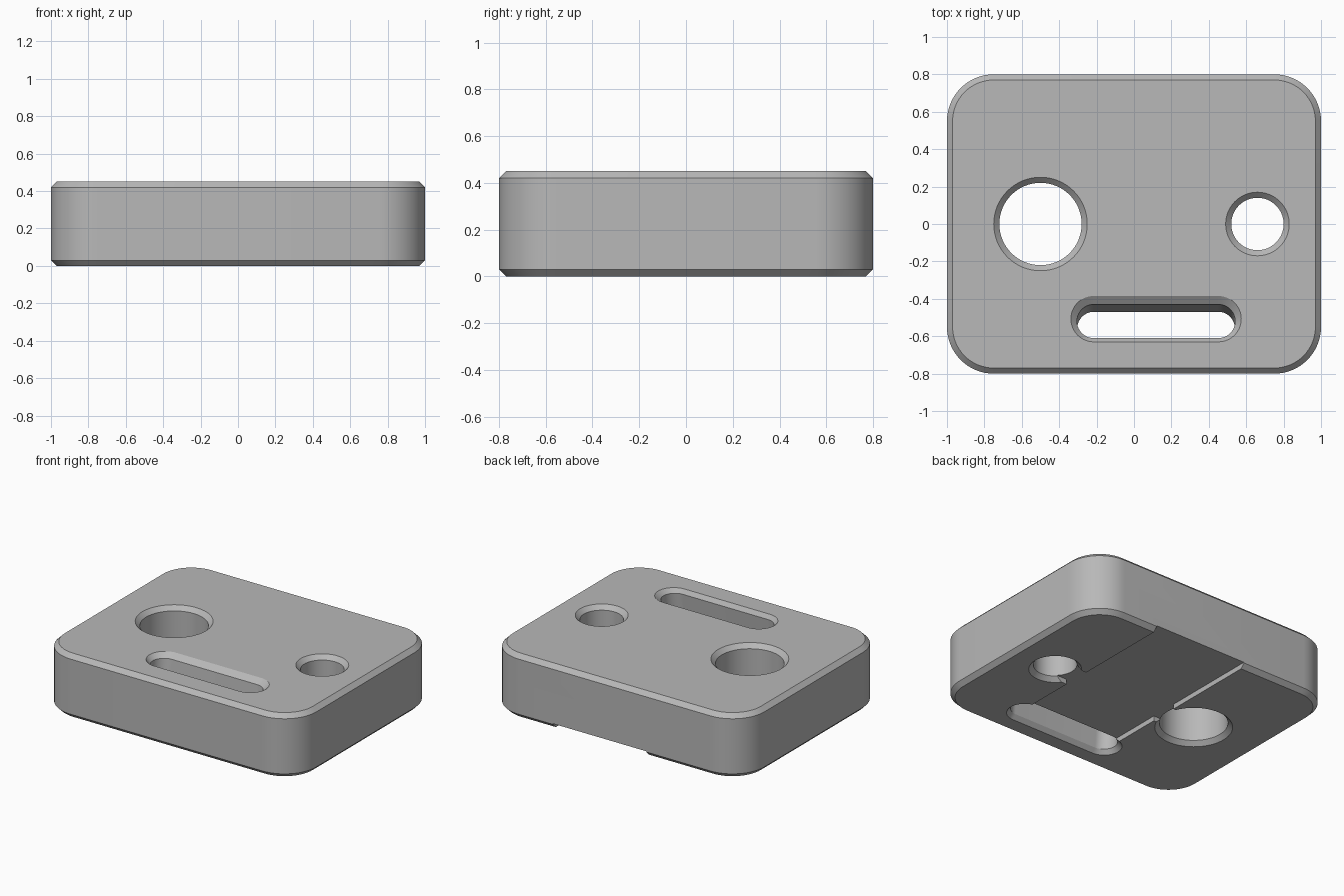
import bpy
import bmesh
import math

if "Cube" in bpy.data.objects:
    bpy.data.objects.remove(bpy.data.objects["Cube"], do_unlink=True)

W, D, H = 2.0, 1.6, 0.45     # overall size
BEVEL = 0.03                 # chamfer on all rims
CORNER = 0.25                # plan radius of the block
RECESS = 0.035               # depth of the underside channel

grey = bpy.data.materials.new("plain grey")
grey.use_nodes = True
colour = (0.48, 0.48, 0.48, 1)
grey.diffuse_color = colour
grey.node_tree.nodes["Principled BSDF"].inputs["Base Color"].default_value = colour


def ring(bm, cx, cy, z, hx, hy, r, steps=16):
    """Rounded outline: four corner arcs of radius r around a hx by hy core."""
    verts = []
    for quarter, (sx, sy) in enumerate([(1, 1), (-1, 1), (-1, -1), (1, -1)]):
        for i in range(steps + 1):
            a = (quarter + i / steps) * math.pi / 2
            verts.append(bm.verts.new((cx + sx * hx + r * math.cos(a),
                                       cy + sy * hy + r * math.sin(a), z)))
    return verts


def loft(name, sections, cx, hx, hy):
    """Solid through sections of (z, centre y, radius), listed bottom to top."""
    bm = bmesh.new()
    rings = [ring(bm, cx, cy, z, hx, hy, r) for z, cy, r in sections]
    for low, high in zip(rings, rings[1:]):
        for i in range(len(low)):
            j = (i + 1) % len(low)
            bm.faces.new((low[i], low[j], high[j], high[i]))
    bm.faces.new(rings[0][::-1])
    bm.faces.new(rings[-1])
    bmesh.ops.remove_doubles(bm, verts=bm.verts, dist=1e-5)
    bmesh.ops.recalc_face_normals(bm, faces=bm.faces)
    return finish(name, bm)


def box(name, x0, x1, y0, y1, z0, z1):
    bm = bmesh.new()
    bmesh.ops.create_cube(bm, size=1)
    for v in bm.verts:
        v.co = (x1 if v.co.x > 0 else x0,
                y1 if v.co.y > 0 else y0,
                z1 if v.co.z > 0 else z0)
    return finish(name, bm)


def finish(name, bm):
    mesh = bpy.data.meshes.new(name)
    bm.to_mesh(mesh)
    bm.free()
    mesh.materials.append(grey)
    obj = bpy.data.objects.new(name, mesh)
    bpy.context.collection.objects.link(obj)
    return obj


def round_hole(name, cx, r):
    """Straight hole with a countersink at both ends."""
    flare = r + 2 * BEVEL
    return loft(name, [(-BEVEL, 0, flare), (BEVEL, 0, r),
                       (H - BEVEL, 0, r), (H + BEVEL, 0, flare)], cx, 0, 0)


# Chamfered block with rounded corners
block = loft("block", [(0, 0, CORNER - BEVEL), (BEVEL, 0, CORNER),
                       (H - BEVEL, 0, CORNER), (H, 0, CORNER - BEVEL)],
             0, W / 2 - CORNER, D / 2 - CORNER)

cutters = [
    round_hole("large_hole_cutter", -0.5, 0.22),
    round_hole("small_hole_cutter", 0.66, 0.14),
    # Long slot leaning forward as it goes down
    loft("slot_cutter", [(-BEVEL, -0.552, 0.143), (BEVEL, -0.558, 0.088),
                         (H - BEVEL, -0.52, 0.09), (H + BEVEL, -0.495, 0.155)],
         0.118, 0.333, 0),
    # Underside channel from slot to back edge, and cross channel between holes
    box("channel_cutter", -0.25, 0.48, -0.55, 1.0, -0.1, RECESS),
    box("cross_channel_cutter", -0.45, 0.62, -0.1, 0.095, -0.1, RECESS),
]

bpy.ops.object.select_all(action="DESELECT")
block.select_set(True)
bpy.context.view_layer.objects.active = block
for cutter in cutters:
    cutter.hide_render = True
    mod = block.modifiers.new(cutter.name, "BOOLEAN")
    mod.operation = "DIFFERENCE"
    mod.solver = "EXACT"
    mod.object = cutter
    bpy.ops.object.modifier_apply(modifier=mod.name)
for cutter in cutters:
    bpy.data.objects.remove(cutter, do_unlink=True)

bpy.ops.object.shade_smooth_by_angle(angle=math.radians(25))
